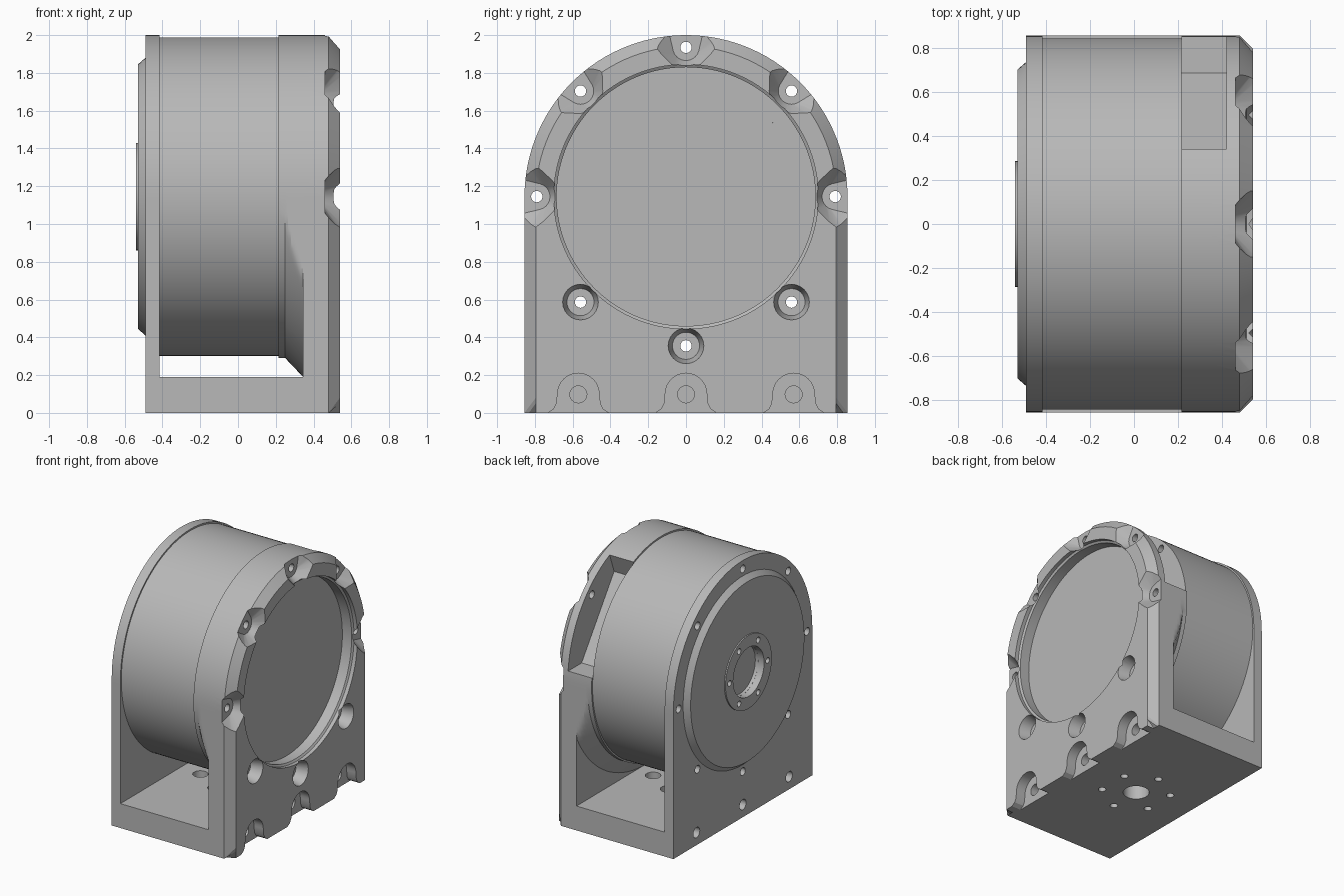
import bpy, bmesh, math
from math import sin, cos, pi, radians
from mathutils import Matrix, Vector

if "Cube" in bpy.data.objects:
    bpy.data.objects.remove(bpy.data.objects["Cube"])

CZ = 1.145      # height of the main axis
R = 0.855       # arch radius and half width
BOLT = 0.79     # bolt circle radius

grey = bpy.data.materials.new("machined_grey")
grey.use_nodes = True
colour = (0.48, 0.48, 0.48, 1)
grey.diffuse_color = colour
grey.node_tree.nodes["Principled BSDF"].inputs["Base Color"].default_value = colour


def finish(name, bm):
    bmesh.ops.remove_doubles(bm, verts=bm.verts, dist=1e-5)
    bmesh.ops.recalc_face_normals(bm, faces=bm.faces)
    mesh = bpy.data.meshes.new(name)
    bm.to_mesh(mesh)
    bm.free()
    mesh.materials.append(grey)
    obj = bpy.data.objects.new(name, mesh)
    bpy.context.collection.objects.link(obj)
    return obj


# Angles around the axis, with the arch's bottom corners included
corners = [math.atan2(-CZ, s * (R - i)) for s in (1, -1) for i in (0, 0.06)]
ANGLES = sorted([radians(a * 3) - pi for a in range(120)] + corners)


def arch(inset=0):
    """Radius at each angle of a round-topped, square-bottomed outline."""
    def radius(a):
        if sin(a) >= 0:
            return R - inset
        side = (R - inset) / max(abs(cos(a)), 1e-6)
        return min(side, CZ / -sin(a))
    return radius


def loft(name, sections):
    """Skin along x; each section is (x, radius or radius function)."""
    bm = bmesh.new()
    rings = []
    for x, r in sections:
        f = r if callable(r) else (lambda a, r=r: r)
        rings.append([bm.verts.new((x, f(a) * cos(a), CZ + f(a) * sin(a))) for a in ANGLES])
    n = len(ANGLES)
    for p, q in zip(rings, rings[1:]):
        for i in range(n):
            j = (i + 1) % n
            bm.faces.new((p[i], p[j], q[j], q[i]))
    bm.faces.new(rings[0])
    bm.faces.new(rings[-1])
    return finish(name, bm)


def prism(name, outline, x0, x1):
    bm = bmesh.new()
    face = bm.faces.new([bm.verts.new((x0, y, z)) for y, z in outline])
    new = bmesh.ops.extrude_face_region(bm, geom=[face])["geom"]
    bmesh.ops.translate(bm, vec=(x1 - x0, 0, 0),
                        verts=[v for v in new if isinstance(v, bmesh.types.BMVert)])
    return finish(name, bm)


def cyl(start, end, r1, r2=None, segments=24):
    start, end = Vector(start), Vector(end)
    d = end - start
    m = Matrix.Translation((start + end) / 2) @ Vector((0, 0, 1)).rotation_difference(d).to_matrix().to_4x4()
    bm = bmesh.new()
    bmesh.ops.create_cone(bm, cap_ends=True, segments=segments, radius1=r1,
                          radius2=r1 if r2 is None else r2, depth=d.length, matrix=m)
    return finish("cutter", bm)


def drill(x0, x1, y, z, r1, r2=None):
    return cyl((x0, y, z), (x1, y, z), r1, r2)


def on_circle(deg, r):
    return r * cos(radians(deg)), CZ + r * sin(radians(deg))


def scallop(deg):
    """Flared notch round a bolt hole, open to the outside."""
    bm = bmesh.new()
    for x, r_in, r_out in ((0.46, 0.07, 0.1), (0.56, 0.13, 0.22)):
        for dist, r in ((BOLT, r_in), (BOLT + 0.13, r_out)):
            y, z = on_circle(deg, dist)
            for k in range(24):
                a = k * pi / 12
                bm.verts.new((x, y + r * cos(a), z + r * sin(a)))
    hull = bmesh.ops.convex_hull(bm, input=bm.verts)
    bmesh.ops.delete(bm, geom=list({*hull["geom_interior"], *hull["geom_unused"]}), context="VERTS")
    return finish("cutter", bm)


def cut(obj, cutters):
    for c in cutters:
        c.hide_render = True
        mod = obj.modifiers.new("cut", "BOOLEAN")
        mod.operation, mod.solver, mod.object = "DIFFERENCE", "EXACT", c
    deps = bpy.context.evaluated_depsgraph_get()
    mesh = bpy.data.meshes.new_from_object(obj.evaluated_get(deps))
    obj.modifiers.clear()
    obj.data = mesh
    for c in cutters:
        bpy.data.objects.remove(c)


def bolt_holes(x0, x1):
    return [drill(x0, x1, *on_circle(k * 45, BOLT), 0.03) for k in range(8)]


# Right housing: ring, flared collar and arched plate with chamfered edge
collar = [(0.215, R)]
for k in range(7):
    reach = R + 0.1 * k / 6
    collar.append((0.25 + 0.095 * k / 6, lambda a, m=reach: min(m, arch()(a))))
housing = loft("right_housing", collar + [(0.345, arch()), (0.48, arch()), (0.54, arch(0.06))])

cutters = [loft("cutter", [(0.42, 0.685), (0.5, 0.685), (0.51, 0.7), (0.6, 0.7)])]
cutters += bolt_holes(0.1, 0.7)
cutters += [scallop(k * 45) for k in range(5)]
for deg in (225, 270, 315):
    cutters.append(drill(0.45, 0.55, *on_circle(deg, BOLT), 0.072, 0.097))
# Side window behind the rim
window = [(0.285, 0.635), (0.34, 0.785), (0.42, 1.05), (1.1, 1.05), (1.1, 0.075), (0.685, 0.075)]
cutters.append(prism("cutter", [(y, CZ + z) for y, z in window], 0.2, 0.42))
# Mounting pockets along the foot
for y in (-0.57, 0, 0.57):
    half = [(0.11 * sin(k * pi / 16), 0.1 + 0.11 * cos(k * pi / 16)) for k in range(9)]
    half += [(0.115, 0.05), (0.13, 0.02), (0.16, 0), (0.16, -0.05)]
    outline = half + [(-a, b) for a, b in reversed(half[1:])]
    cutters.append(prism("cutter", [(y + a, b) for a, b in outline], 0.46, 0.6))
    cutters.append(drill(0.37, 0.6, y, 0.098, 0.045))
cut(housing, cutters)

# Left arched end plate
end_plate = loft("left_end_plate", [(-0.49, arch()), (-0.415, arch())])
cutters = bolt_holes(-0.6, -0.3) + [drill(-0.6, -0.465, 0, CZ, 0.19)]
cutters += [drill(-0.6, -0.43, y, 0.098, 0.04) for y in (-0.57, 0, 0.57)]
cut(end_plate, cutters)

# Drum between the plates
drum = loft("drum", [(-0.415, 0.843), (0.215, 0.843)])
cut(drum, bolt_holes(-0.6, 0.4))

# Raised end cap with hub ring, bore and small holes
cap = loft("end_cap", [(-0.49, 0.735), (-0.53, 0.7), (-0.53, 0.285), (-0.54, 0.285)])
cut(cap, [cyl((-0.6, 0, CZ), (-0.4, 0, CZ), 0.19, segments=64)]
    + [drill(-0.6, -0.505, *on_circle(k * 60, 0.235), 0.022) for k in range(6)])

# Foot joining the plates, with a centre hole and six counterbored holes
foot = prism("foot", [(-R, 0), (R, 0), (R, 0.19), (-R, 0.19)], -0.415, 0.345)
cx = -0.02
cutters = [cyl((cx, 0, -0.1), (cx, 0, 0.3), 0.094, segments=48)]
for k in range(6):
    a = pi / 2 + k * pi / 3
    x, y = cx + 0.25 * cos(a), 0.25 * sin(a)
    cutters += [cyl((x, y, -0.1), (x, y, 0.3), 0.028), cyl((x, y, 0.13), (x, y, 0.3), 0.055)]
cut(foot, cutters)

# Smooth curved walls, keep edges crisp
bpy.ops.object.select_all(action="DESELECT")
for obj in (housing, end_plate, drum, cap, foot):
    obj.select_set(True)
    bpy.context.view_layer.objects.active = obj
bpy.ops.object.shade_smooth_by_angle(angle=radians(25))
